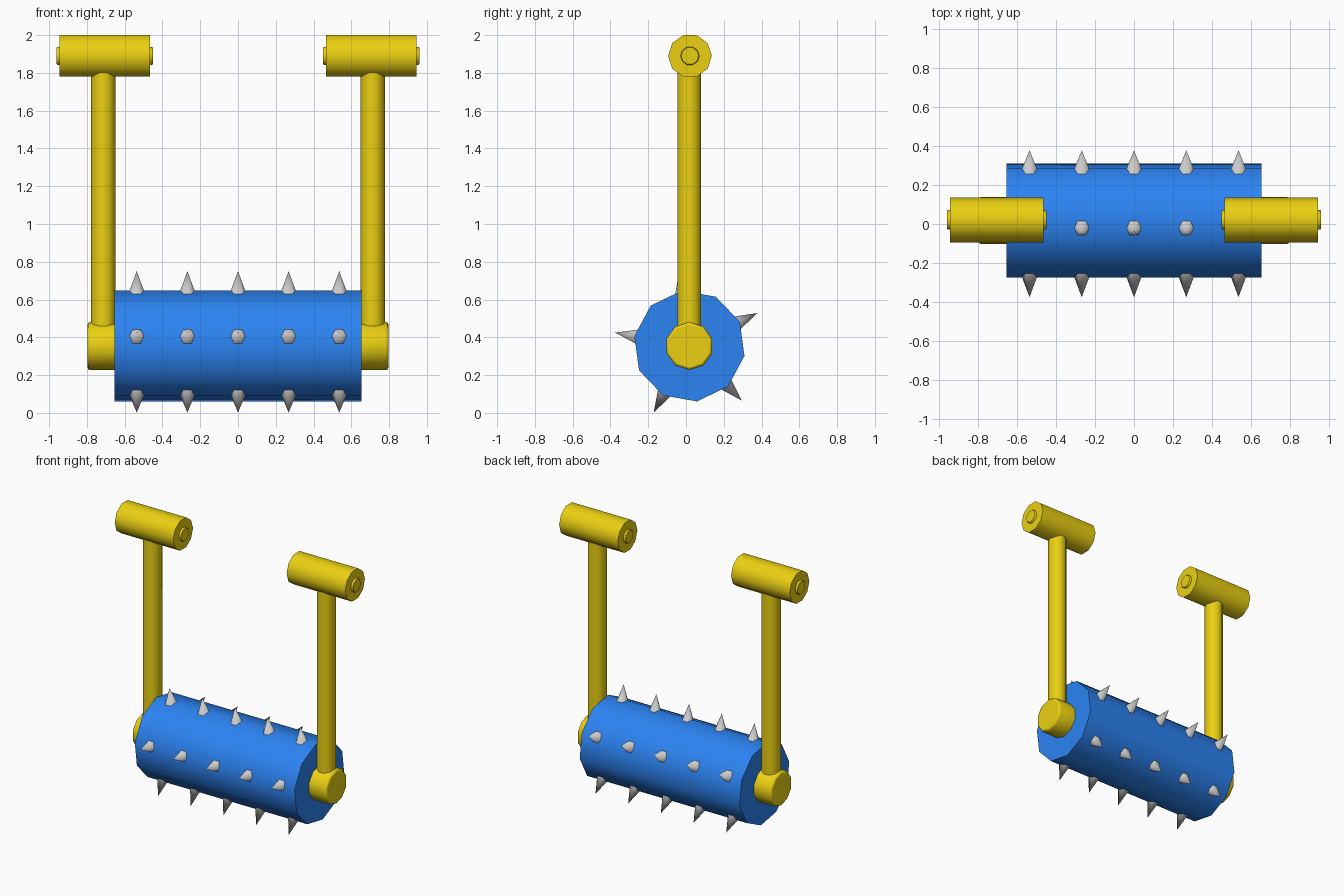
import bpy, bmesh
from math import cos, sin, pi, radians
from mathutils import Vector

if "Cube" in bpy.data.objects:
    bpy.data.objects.remove(bpy.data.objects["Cube"])

X, Y, Z = Vector((1, 0, 0)), Vector((0, 1, 0)), Vector((0, 0, 1))
CY, CZ = 0.018, 0.354          # roller axle


def paint(name, rgb):
    m = bpy.data.materials.new(name)
    m.diffuse_color = (*rgb, 1)
    m.use_nodes = True
    m.node_tree.nodes["Principled BSDF"].inputs["Base Color"].default_value = m.diffuse_color
    return m


BLUE = paint("blue", (0.025, 0.23, 0.9))
YELLOW = paint("yellow", (0.83, 0.63, 0.006))


def lathe(name, origin, axis, u, profile, sides, start=0.0, mat=None):
    """Turn (distance, radius) pairs around an axis; zero radius makes a tip."""
    bm = bmesh.new()
    o, v = Vector(origin), axis.cross(u)
    rings = []
    for t, r in profile:
        c = o + axis * t
        if r == 0:
            rings.append([bm.verts.new(c)] * sides)
            continue
        angles = [start + 2 * pi * i / sides for i in range(sides)]
        rings.append([bm.verts.new(c + r * (cos(a) * u + sin(a) * v)) for a in angles])
    for a, b in zip(rings, rings[1:]):
        for i in range(sides):
            j = (i + 1) % sides
            quad = list(dict.fromkeys((a[i], a[j], b[j], b[i])))
            bm.faces.new(quad).smooth = True
    for ring in (rings[0], rings[-1]):
        if ring[0] is not ring[1]:
            bm.faces.new(ring)          # flat end cap
    bmesh.ops.recalc_face_normals(bm, faces=bm.faces)
    me = bpy.data.meshes.new(name)
    bm.to_mesh(me)
    bm.free()
    if mat:
        me.materials.append(mat)
    ob = bpy.data.objects.new(name, me)
    bpy.context.collection.objects.link(ob)
    return ob


# Roller drum
PHASE = radians(-10.2)
lathe("roller", (0, CY, CZ), X, Y, [(-0.655, 0.296), (0.655, 0.296)], 10, PHASE, BLUE)

# Five rows of spikes on every other ridge of the drum
for row in range(5):
    a = PHASE + radians(36 + 72 * row)
    out = Vector((0, cos(a), sin(a)))
    for col in range(-2, 3):
        lathe(f"spike_{row + 1}_{col + 3}", (col * 0.268, CY, CZ), out, X,
              [(0.25, 0.055), (0.4, 0)], 6)

# Hub, arm and grip on each side
for side, s in (("left", -1), ("right", 1)):
    lathe(f"hub_{side}", (0, CY, CZ), X * s, Y,
          [(0.64, 0.127), (0.783, 0.127), (0.793, 0.123), (0.797, 0.113)],
          10, radians(18), YELLOW)
    lathe(f"arm_{side}", (s * 0.713, CY, 0), Z, X,
          [(0.40, 0.065), (1.86, 0.065)], 10, 0, YELLOW)
    lathe(f"grip_{side}", (s * 0.705, 0.021, 1.89), X, Y,
          [(-0.24, 0.1157), (0.24, 0.1157)], 10, 0, YELLOW)
    lathe(f"grip_pin_{side}", (s * 0.705, 0.021, 1.89), X, Y,
          [(-0.255, 0.046), (-0.25, 0.05), (0.25, 0.05), (0.255, 0.046)],
          10, 0, YELLOW)
